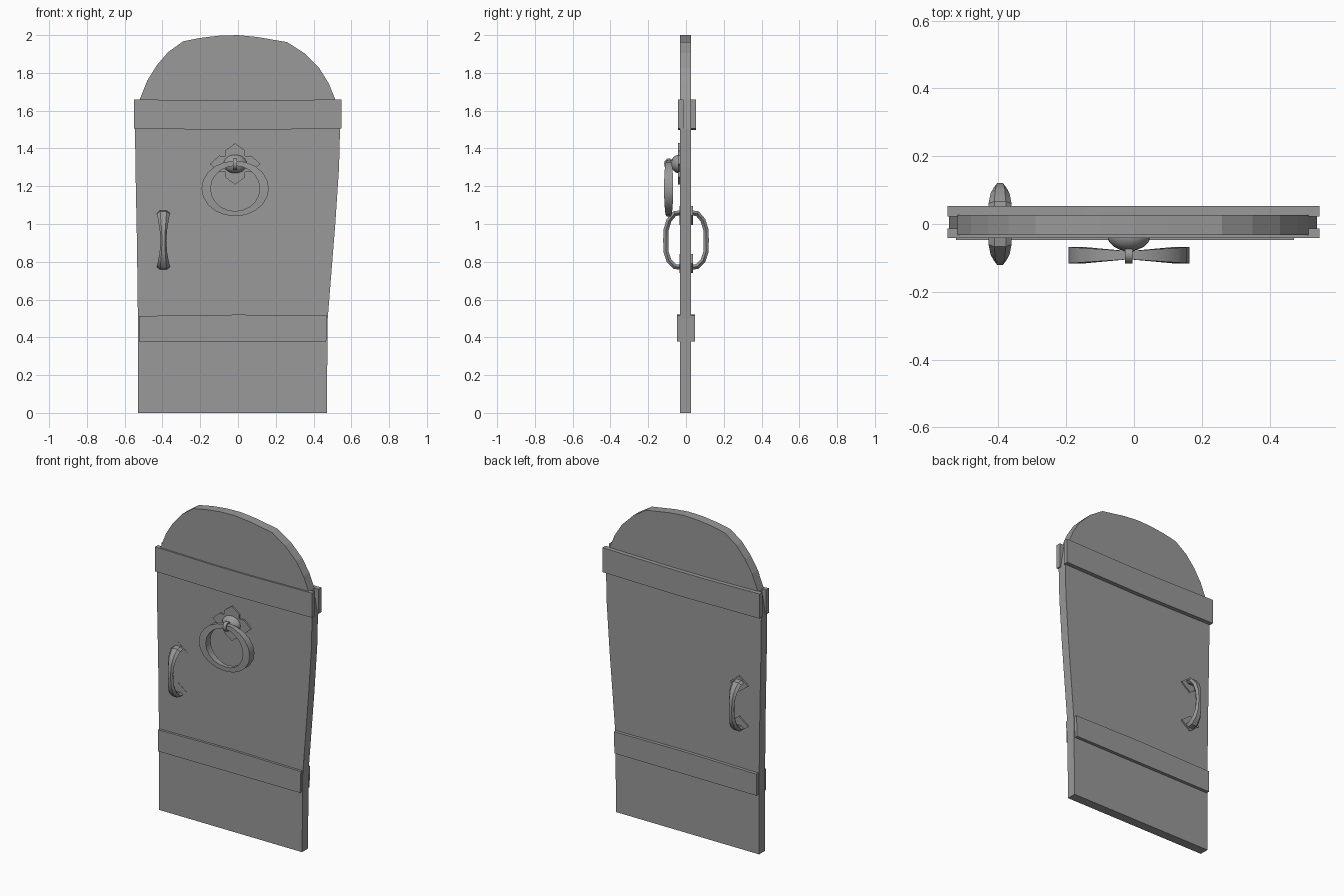
import bpy, bmesh, math
from math import sin, cos, pi, radians

old = bpy.data.objects.get("Cube")
if old:
    bpy.data.objects.remove(old, do_unlink=True)

grey = bpy.data.materials.new("plain_grey")
grey.use_nodes = True
grey.diffuse_color = (0.32, 0.32, 0.32, 1)
grey.node_tree.nodes["Principled BSDF"].inputs["Base Color"].default_value = (0.32, 0.32, 0.32, 1)


def finish(name, bm, smooth=None):
    bmesh.ops.recalc_face_normals(bm, faces=bm.faces)
    mesh = bpy.data.meshes.new(name)
    bm.to_mesh(mesh)
    bm.free()
    mesh.materials.append(grey)
    obj = bpy.data.objects.new(name, mesh)
    bpy.context.collection.objects.link(obj)
    if smooth:
        bpy.ops.object.select_all(action="DESELECT")
        obj.select_set(True)
        bpy.context.view_layer.objects.active = obj
        bpy.ops.object.shade_smooth_by_angle(angle=radians(smooth))
    return obj


def prism(name, outline, y0, y1):
    """Extrude an x-z outline from y0 to y1."""
    bm = bmesh.new()
    face = bm.faces.new([bm.verts.new((x, y0, z)) for x, z in outline])
    ext = bmesh.ops.extrude_face_region(bm, geom=[face])
    for v in ext["geom"]:
        if isinstance(v, bmesh.types.BMVert):
            v.co.y = y1
    return finish(name, bm)


def sweep(name, sections, closed=False, smooth=None):
    """Skin a row of matching cross-sections."""
    bm = bmesh.new()
    rings = [[bm.verts.new(p) for p in s] for s in sections]
    n = len(rings[0])
    pairs = list(zip(rings, rings[1:]))
    if closed:
        pairs.append((rings[-1], rings[0]))
    else:
        bm.faces.new(rings[0])
        bm.faces.new(rings[-1])
    for a, b in pairs:
        for i in range(n):
            j = (i + 1) % n
            bm.faces.new((a[i], a[j], b[j], b[i]))
    return finish(name, bm, smooth)


# Door leaf: uneven sides and a slightly lumpy arch
right_side = [(.47, 0), (.475, .5), (.495, .75), (.515, 1), (.535, 1.3), (.54, 1.5)]
arch = [(.515, 1.66), (.48, 1.745), (.43, 1.825), (.35, 1.905), (.26, 1.963),
        (.1, 1.99), (0, 2), (-.1, 1.997), (-.2, 1.985), (-.29, 1.967),
        (-.37, 1.91), (-.43, 1.84), (-.48, 1.76), (-.52, 1.66)]
left_side = [(-.545, 1.5), (-.543, 1.3), (-.535, .9), (-.53, .5), (-.53, 0)]
prism("door_leaf", right_side + arch + left_side, -.032, .027)

# Cross battens on both faces
upper = [(-.55, 1.505), (0, 1.498), (.547, 1.505), (.547, 1.66), (.1, 1.653), (-.15, 1.653), (-.55, 1.66)]
lower = [(-.525, .377), (.467, .379), (.472, .515), (0, .52), (-.525, .513)]
prism("upper_batten_front", upper, -.042, -.014)
prism("upper_batten_back", upper, .022, .053)
prism("lower_batten_front", lower, -.047, -.02)
prism("lower_batten_back", lower, .02, .047)

# Pull handles: wide at the ends, slim in the middle
HX = -.395
path = [(.02, 1.06, .034), (.06, 1.055, .034), (.09, 1.02, .028), (.105, .97, .02),
        (.107, .915, .015), (.105, .85, .02), (.09, .805, .028), (.06, .775, .034),
        (.02, .77, .034)]
for side, sign in (("front", -1), ("back", 1)):
    sections = []
    for i, (y, z, w) in enumerate(path):
        a, b = path[max(i - 1, 0)], path[min(i + 1, len(path) - 1)]
        ty, tz = b[0] - a[0], b[1] - a[1]
        length = math.hypot(ty, tz)
        ny, nz = -tz / length, ty / length
        section = []
        for k in range(6):
            u, t = w * cos(k * pi / 3), .016 * sin(k * pi / 3)
            section.append((HX + u, sign * (y + ny * t), z + nz * t))
        sections.append(section)
    sweep("handle_" + side, sections, smooth=35)

# Diamond handle plates
for end, z in (("top", 1.045), ("bottom", .79)):
    plate = [(HX - .065, z), (HX, z - .05), (HX + .065, z), (HX, z + .05)]
    prism("handle_plate_back_" + end, plate, .024, .036)
    prism("handle_plate_front_" + end, plate, -.034, -.028)

# Four-petalled knocker plate
KX, KZ = -.015, 1.318
petal = [(-45, .06), (-32, .082), (-17, .09), (-6, .1), (0, 0.11), (6, .1), (17, .09), (32, .082)]
flower = []
for q in range(4):
    for deg, r in petal:
        a = radians(deg + 90 * q)
        flower.append((KX + r * cos(a) * 1.22, KZ + r * sin(a)))
prism("knocker_plate", flower, -.042, -.026)

# Knocker boss
bm = bmesh.new()
bmesh.ops.create_uvsphere(bm, u_segments=16, v_segments=10, radius=1)
for v in bm.verts:
    v.co = (KX + v.co.x * .064, -.034 + v.co.y * .046, KZ + v.co.z * .05)
finish("knocker_boss", bm, 60)

# Knocker ring: flat band, thinner at top and bottom
ring = []
for i in range(20):
    a = 2 * pi * i / 20
    c, s = cos(a), sin(a)
    h = .012 + .012 * abs(c)
    ring.append([(KX + rx * c, -.092 + dy, 1.188 + rz * s)
                 for rx, rz, dy in ((.178, .147, -h), (.178, .147, h), (.13, .12, h), (.13, .12, -h))])
sweep("knocker_ring", ring, closed=True, smooth=40)

# Loop holding the ring
loop = []
for i in range(12):
    a = 2 * pi * i / 12
    loop.append([(KX + dx, -.09 + r * cos(a), 1.318 + r * 1.15 * sin(a))
                 for dx, r in ((-.011, .026), (.011, .026), (.011, .018), (-.011, .018))])
sweep("knocker_loop", loop, closed=True, smooth=40)
